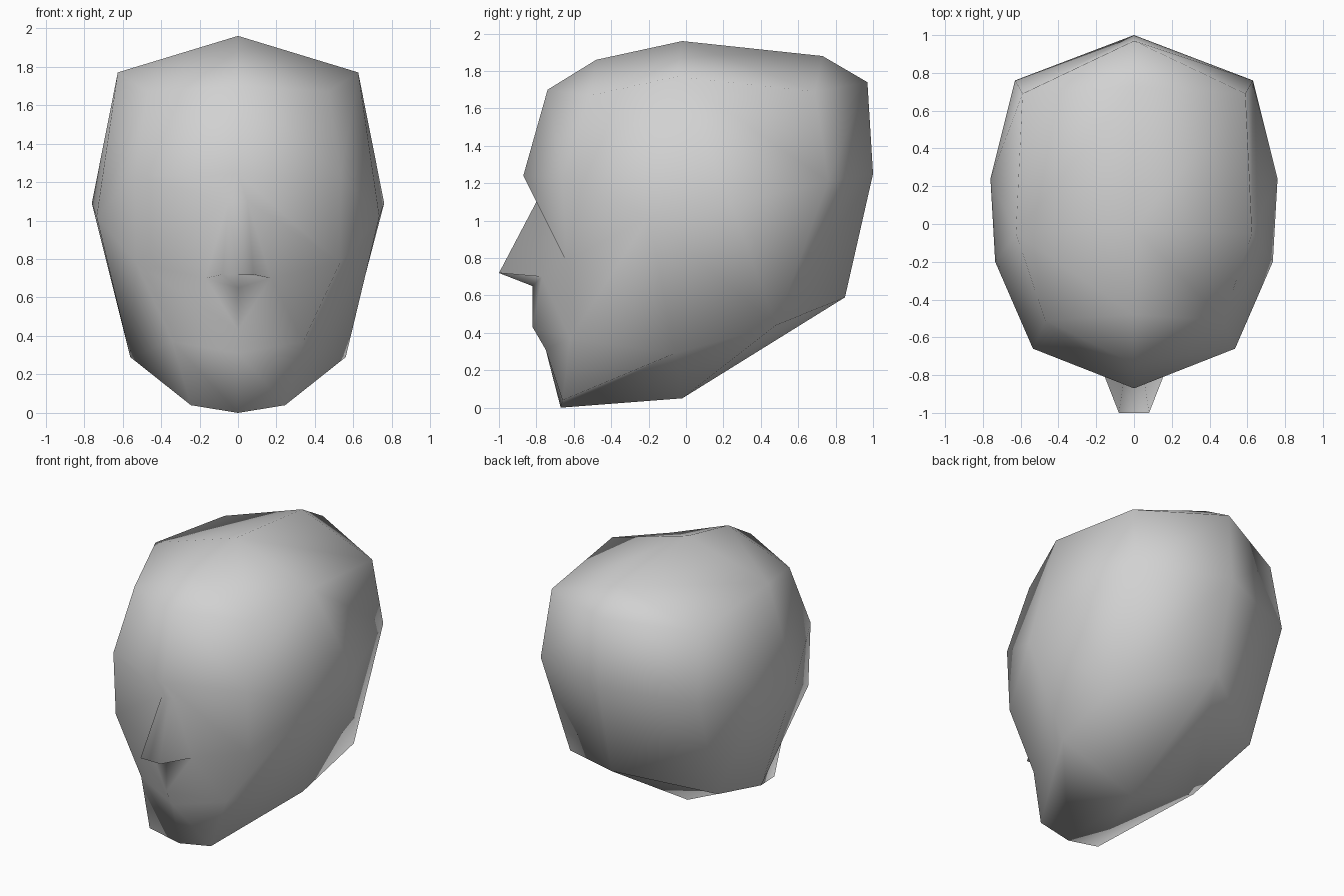
import bpy, bmesh

if "Cube" in bpy.data.objects:
    bpy.data.objects.remove(bpy.data.objects["Cube"])

# Landmarks of the half head; those with x = 0 lie on the centre line
P = {
    # centre line, from crown over the forehead to the chin and up the back
    "top": (0, -.02, 1.96), "hairline": (0, -.48, 1.86), "forehead": (0, -.74, 1.70),
    "brow": (0, -.87, 1.24), "bridge_mid": (0, -.80, 1.10), "tip_mid": (0, -1.0, .72),
    "septum": (0, -.82, .65), "lip": (0, -.82, .43), "crease": (0, -.75, .31),
    "chin": (0, -.67, 0), "throat": (0, -.02, .05), "nape": (0, .85, .59),
    "back": (0, 1.0, 1.25), "back_top": (0, .97, 1.74), "crown": (0, .73, 1.88),
    # nose
    "bridge": (.05, -.80, 1.10), "tip": (.08, -1.0, .72), "wing": (.17, -.77, .70),
    # side of the face and skull
    "temple_top": (.47, -.51, 1.67), "brow_side": (.535, -.66, 1.23),
    "cheek": (.53, -.64, .78), "jaw_front": (.34, -.62, .37),
    "chin_side": (.245, -.66, .04), "jaw": (.56, -.06, .29),
    "ear_front": (.735, -.20, 1.02), "ear_back": (.76, .24, 1.09),
    "skull_top": (.625, -.05, 1.77), "skull_back": (.59, .69, 1.69),
    "back_side": (.63, .76, 1.21), "low_back": (.59, .48, .44),
}

# Patches between landmarks
SKULL = [
    "top crown skull_back skull_top",
    "crown back_top skull_back",
    "back_top back back_side skull_back",
    "back nape low_back back_side",
    "skull_top skull_back back_side ear_back",
    "ear_back back_side low_back",
    "skull_top ear_back ear_front",
    "ear_front ear_back low_back jaw",
    "top skull_top temple_top hairline",
    "hairline temple_top forehead",
    "skull_top ear_front brow_side temple_top",
]
FACE = [
    "forehead temple_top brow_side brow",
    "ear_front cheek brow_side",
    "ear_front jaw jaw_front cheek",
    "brow brow_side cheek bridge",
    "bridge cheek wing",
    "wing cheek jaw_front lip",
]
NOSE = [
    "brow bridge bridge_mid",
    "bridge_mid bridge tip tip_mid",
    "bridge wing tip",
    "tip_mid tip wing septum",
    "wing lip septum",
]
JAW = [
    "jaw chin_side jaw_front",
    "lip jaw_front crease",
    "crease jaw_front chin_side chin",
    "chin chin_side jaw throat",
    "throat jaw low_back nape",
]

skin = bpy.data.materials.new("light grey")
skin.diffuse_color = (.64, .64, .64, 1)
skin.use_nodes = True
skin.node_tree.nodes["Principled BSDF"].inputs["Base Color"].default_value = skin.diffuse_color

# Build both halves, sharing the centre line
bm = bmesh.new()
right = {n: bm.verts.new(p) for n, p in P.items()}
left = {n: right[n] if p[0] == 0 else bm.verts.new((-p[0], p[1], p[2]))
        for n, p in P.items()}
for patch in SKULL + FACE + NOSE + JAW:
    names = patch.split()
    bm.faces.new([right[n] for n in names])
    bm.faces.new([left[n] for n in reversed(names)])
bmesh.ops.recalc_face_normals(bm, faces=bm.faces)
for f in bm.faces:
    f.smooth = True

# Head object
mesh = bpy.data.meshes.new("head")
bm.to_mesh(mesh)
bm.free()
mesh.materials.append(skin)
head = bpy.data.objects.new("head", mesh)
bpy.context.collection.objects.link(head)
